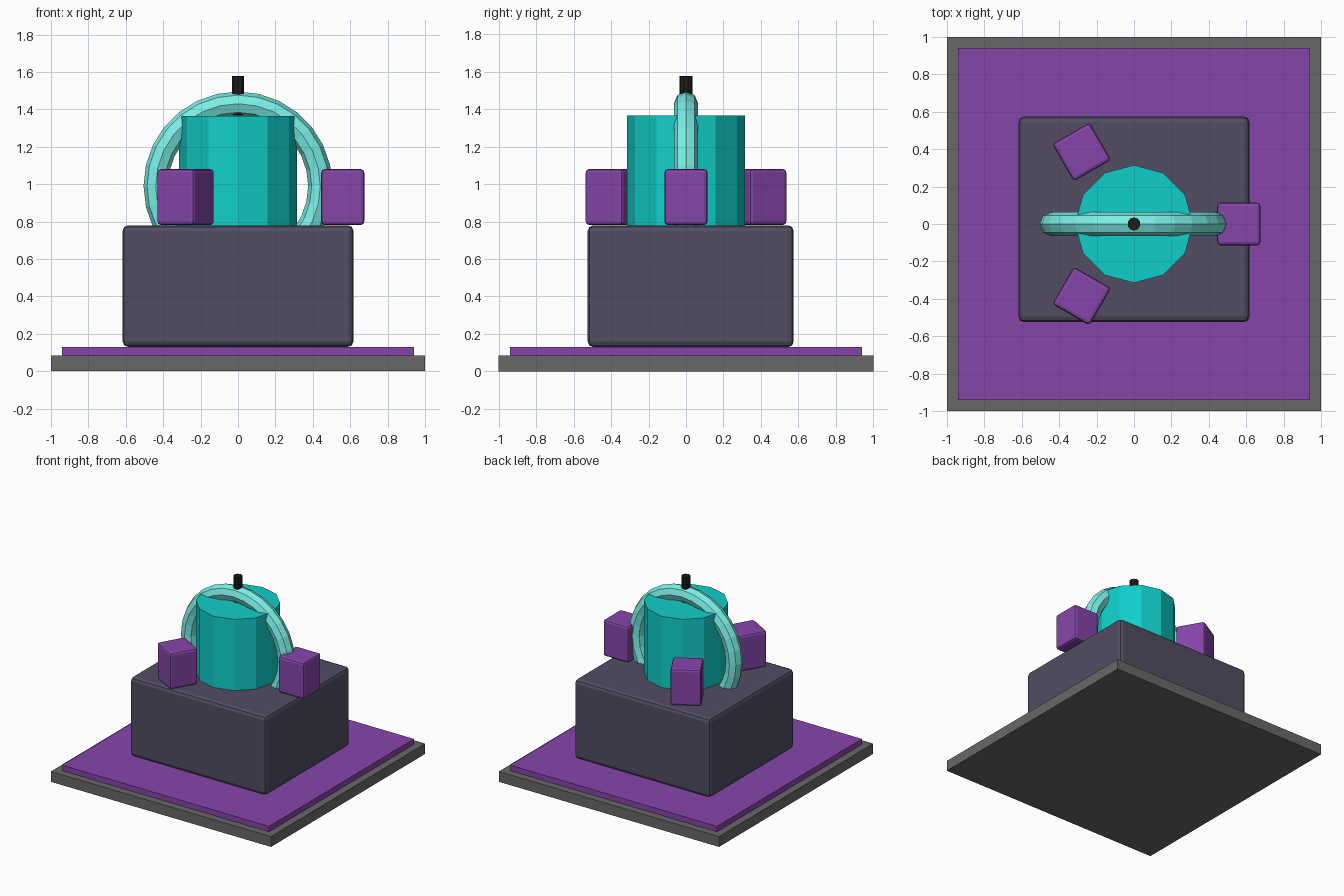
import bpy
from math import cos, sin, pi, radians

if "Cube" in bpy.data.objects:
    bpy.data.objects.remove(bpy.data.objects["Cube"])


def material(name, rgb):
    m = bpy.data.materials.new(name)
    m.diffuse_color = (*rgb, 1)
    m.use_nodes = True
    m.node_tree.nodes["Principled BSDF"].inputs["Base Color"].default_value = m.diffuse_color
    return m


GREY = material("grey", (0.14, 0.14, 0.14))
PURPLE = material("purple", (0.24, 0.06, 0.40))
SLATE = material("slate", (0.085, 0.075, 0.125))
TEAL = material("teal", (0.005, 0.62, 0.59))
AQUA = material("aqua", (0.20, 0.86, 0.80))
BLACK = material("black", (0.012, 0.012, 0.012))


def finish(name, mat):
    ob = bpy.context.object
    ob.name = name
    ob.data.materials.append(mat)
    return ob


def box(name, x, y, z0, z1, sx, sy, mat, bevel=0, turn=0):
    bpy.ops.mesh.primitive_cube_add(size=1, location=(x, y, (z0 + z1) / 2))
    ob = finish(name, mat)
    ob.scale = (sx, sy, z1 - z0)
    bpy.ops.object.transform_apply(location=False, rotation=False, scale=True)
    ob.rotation_euler.z = turn
    if bevel:
        mod = ob.modifiers.new("bevel", 'BEVEL')
        mod.width = bevel
        mod.segments = 2
    return ob


def cylinder(name, r, z0, z1, sides, mat):
    bpy.ops.mesh.primitive_cylinder_add(vertices=sides, radius=r, depth=z1 - z0,
                                        location=(0, 0, (z0 + z1) / 2))
    return finish(name, mat)


# Ground slab, carpet and main block
box("base_slab", 0, 0, 0, 0.085, 2, 2, GREY)
box("base_carpet", 0, 0, 0.085, 0.13, 1.88, 1.88, PURPLE)
box("main_block", 0, 0.025, 0.13, 0.78, 1.235, 1.10, SLATE, 0.03)

# Central drum with an upright ring around it
cylinder("drum", 0.315, 0.77, 1.365, 12, TEAL)
bpy.ops.mesh.primitive_torus_add(major_segments=28, minor_segments=8,
                                 major_radius=0.44, minor_radius=0.065,
                                 location=(0, 0, 0.99), rotation=(pi / 2, 0, 0))
finish("upright_ring", AQUA)

# Pin on top of the ring
cylinder("top_pin", 0.035, 1.37, 1.578, 10, BLACK)

# Three small blocks spaced on an oval around the drum
for i in range(3):
    a = radians(120 * i)
    box(f"side_block_{i + 1}", 0.56 * cos(a), 0.445 * sin(a), 0.782, 1.08,
        0.23, 0.23, PURPLE, 0.018, a)
